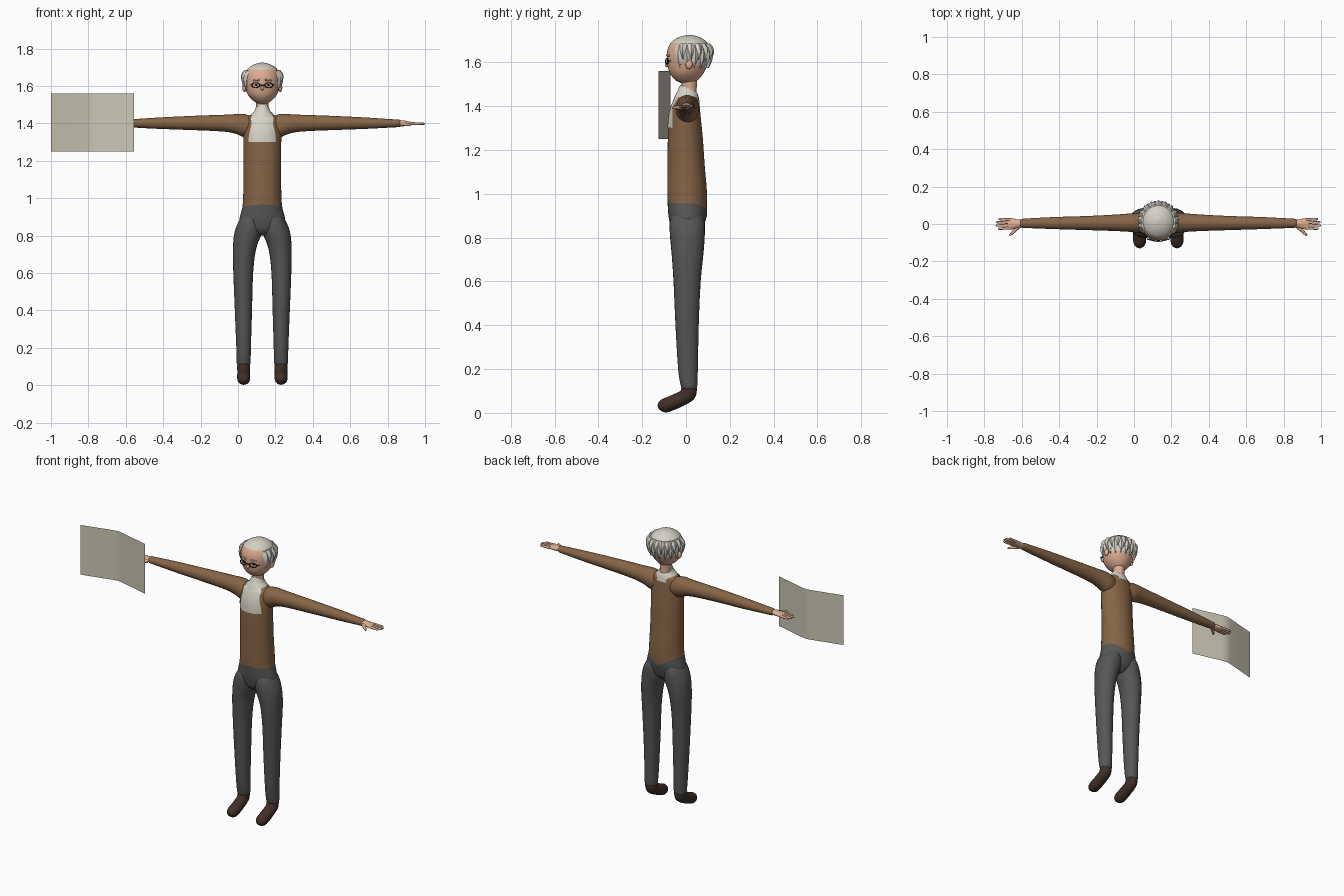
import bpy, bmesh, math
from mathutils import Vector as V
from mathutils.bvhtree import BVHTree

if "Cube" in bpy.data.objects:
    bpy.data.objects.remove(bpy.data.objects["Cube"])

CX = 0.13  # figure's centre line


def mat(name, *c):
    m = bpy.data.materials.new(name)
    m.diffuse_color = (*c, 1)
    m.use_nodes = True
    m.node_tree.nodes["Principled BSDF"].inputs["Base Color"].default_value = m.diffuse_color
    return m


SKIN = mat("skin", .73, .42, .28)
HAIR = mat("white_hair", .66, .63, .56)
SHIRT = mat("shirt_white", .68, .65, .57)
BROWN = mat("jumper_brown", .24, .13, .062)
GREY = mat("trouser_grey", .092, .096, .09)
SHOE = mat("shoe_brown", .053, .028, .02)
DARK = mat("dark_frame", .012, .011, .011)
PAPER = mat("paper", .6, .57, .46)


def finish(name, bm, mats, angle=50):
    bmesh.ops.recalc_face_normals(bm, faces=bm.faces)
    me = bpy.data.meshes.new(name)
    bm.to_mesh(me)
    bm.free()
    for m in mats:
        me.materials.append(m)
    ob = bpy.data.objects.new(name, me)
    bpy.context.collection.objects.link(ob)
    bpy.ops.object.select_all(action='DESELECT')
    ob.select_set(True)
    bpy.context.view_layer.objects.active = ob
    bpy.ops.object.shade_smooth_by_angle(angle=math.radians(angle))
    return ob


def catmull(keys, sub):
    """Smooth list of equal-length tuples."""
    out = []
    for i in range(len(keys) - 1):
        p = [keys[max(0, min(len(keys) - 1, i + k))] for k in (-1, 0, 1, 2)]
        for s in range(sub):
            t = s / sub
            out.append(tuple(
                b + .5 * t * (c - a + t * (2 * a - 5 * b + 4 * c - d + t * (3 * (b - c) + d - a)))
                for a, b, c, d in zip(*p)))
    return out + [tuple(keys[-1])]


def loft(name, rings, mats, n=24, sub=3, rule=None, warp=None, keep=False):
    """Skin rings of (centre xyz, half axis u xyz, half axis v xyz), local to CX."""
    bm = bmesh.new()
    rows = []
    for r in catmull(rings, sub):
        c, u, v = V(r[:3]), V(r[3:6]), V(r[6:])
        row = []
        for k in range(n):
            a = 2 * math.pi * k / n
            p = c + u * math.cos(a) + v * math.sin(a)
            if warp:
                p.z += warp(p)
            row.append(bm.verts.new(p + V((CX, 0, 0))))
        rows.append(row)
    for i in range(len(rows) - 1):
        for k in range(n):
            j = (k + 1) % n
            f = bm.faces.new((rows[i][k], rows[i][j], rows[i + 1][j], rows[i + 1][k]))
            if rule:
                f.material_index = rule(i / sub, f.calc_center_median())
    bm.faces.new(rows[0][::-1])
    bm.faces.new(rows[-1])
    tree = BVHTree.FromBMesh(bm) if keep else None
    finish(name, bm, mats)
    return tree


def upright(z, rx, cy, ry, cx=0, tilt=0):
    return (cx, cy, z, rx, 0, 0, 0, ry, tilt)


def sideways(x, z, rz, cy, ry):
    return (x, cy, z, 0, ry, 0, 0, 0, rz)


def tube(name, a, b, r0, r1, m, n=10):
    a, b = V(a), V(b)
    d = (b - a).normalized()
    u = d.orthogonal().normalized()
    w = d.cross(u)
    ring = lambda t, r: (*(a.lerp(b, t)), *(u * r), *(w * r))
    loft(name, [ring(0, r0), ring(.5, (r0 + r1) / 2), ring(.9, r1), ring(1, r1 * .45)], [m], n, 2)


def ball(name, loc, scale, m):
    bm = bmesh.new()
    bmesh.ops.create_uvsphere(bm, u_segments=16, v_segments=10, radius=1)
    for v in bm.verts:
        v.co = V((v.co.x * scale[0] + loc[0] + CX, v.co.y * scale[1] + loc[1], v.co.z * scale[2] + loc[2]))
    finish(name, bm, [m])


# Torso and hips, with a pointed waistline
def waist(p):
    peak = (-.045 if p.y > 0 else .014) * max(0, 1 - abs(p.x) / .1)
    return peak * math.exp(-((p.z - .955) / .045) ** 2)


torso = loft("torso", [upright(*r) for r in (
    (.80, .03, .005, .04), (.83, .09, .005, .07), (.88, .12, .006, .083), (.915, .116, .006, .088),
    (.955, .106, .006, .09), (1.02, .102, .005, .09), (1.12, .1, .001, .085), (1.25, .1, -.003, .08),
    (1.35, .102, -.005, .072), (1.41, .096, 0, .061), (1.44, .075, .004, .05), (1.455, .03, .006, .03))],
    [GREY, BROWN], 40, 4, lambda i, c: int(i >= 4), waist, True)

# Shirt front, laid on the chest
bm = bmesh.new()
rows = []
for z, w in catmull([(1.3, .074), (1.33, .072), (1.36, .066), (1.4, .057), (1.43, .06), (1.45, .04)], 4):
    row = []
    for k in range(13):
        x = CX + w * (k / 6 - 1)
        hit = torso.ray_cast(V((x, -1, z)), V((0, 1, 0)))[0]
        row.append(bm.verts.new((x, (hit.y if hit else 0) - .004, z)))
    rows.append(row)
for a, b in zip(rows, rows[1:]):
    for k in range(12):
        bm.faces.new((a[k], a[k + 1], b[k + 1], b[k]))
finish("shirt_front", bm, [SHIRT])

loft("collar", [upright(1.415, .085, 0, .062), upright(1.445, .062, .003, .054),
                upright(1.465, .043, .008, .045, 0, -.008), upright(1.48, .037, .012, .038, 0, -.018)], [SHIRT])
loft("neck", [upright(1.43, .034, .014, .035), upright(1.48, .032, .015, .034),
              upright(1.54, .036, .014, .036)], [SKIN])

for s, side in ((-1, "right"), (1, "left")):
    # Trouser leg
    loft(side + "_leg", [upright(z, rx, cy, ry, s * cx) for z, cx, rx, cy, ry in (
        (.93, .048, .045, .005, .055), (.88, .062, .062, .006, .078), (.82, .074, .074, .006, .08),
        (.73, .095, .062, .007, .073), (.6, .102, .053, .005, .062), (.4, .101, .046, .005, .053),
        (.2, .1, .039, .009, .045), (.12, .1, .037, .014, .037), (.108, .1, .03, .015, .03))], [GREY])
    # Shoe, toe pointing down and forward
    loft(side + "_shoe", [(s * .1, y, z, w, 0, 0, 0, vy, vz) for y, z, w, vy, vz in (
        (.016, .128, .03, .03, 0), (.014, .105, .034, .035, -.008), (.004, .08, .034, .03, -.02),
        (-.035, .058, .034, .015, -.03), (-.075, .041, .035, .012, -.031), (-.1, .032, .033, .011, -.03),
        (-.118, .027, .023, .008, -.02), (-.127, .025, .008, .003, -.007))], [SHOE], 20)
    # Sleeve
    loft(side + "_arm", [sideways(s * x, *r) for x, *r in (
        (.04, 1.385, .045, .005, .045), (.09, 1.387, .062, .006, .053), (.13, 1.395, .055, .007, .051),
        (.18, 1.4, .047, .007, .047), (.27, 1.402, .042, .006, .042), (.4, 1.402, .037, .005, .037),
        (.56, 1.401, .03, .005, .032), (.71, 1.4, .021, .004, .025), (.735, 1.4, .019, .004, .022),
        (.738, 1.4, .012, .004, .014))], [BROWN])
    # Hand
    loft(side + "_palm", [sideways(s * x, *r) for x, *r in (
        (.71, 1.4, .014, .003, .017), (.75, 1.4, .016, .002, .022), (.785, 1.399, .011, .001, .03),
        (.805, 1.399, .007, .001, .027))], [SKIN], 16)
    for k, (y, tip) in enumerate(((.023, .855), (.008, .868), (-.007, .87), (-.022, .857))):
        tube(f"{side}_finger_{k + 1}", (s * .79, y, 1.399), (s * tip, y * 1.15, 1.398), .008, .006, SKIN)
    tube(side + "_thumb", (s * .745, -.012, 1.396), (s * .795, -.062, 1.392), .012, .006, SKIN)
    # Ear, eye, brow
    ball(side + "_ear", (s * .095, .014, 1.59), (.012, .016, .022), SKIN)
    ball(side + "_eye", (s * .033, -.081, 1.606), (.007, .006, .005), DARK)
    tube(side + "_brow", (s * .015, -.087, 1.632), (s * .052, -.075, 1.63), .005, .003, HAIR)
    # Spectacle rim and arm
    bpy.ops.mesh.primitive_torus_add(major_segments=24, minor_segments=6, major_radius=.022, minor_radius=.0032,
                                     location=(CX + s * .035, -.087, 1.604), rotation=(math.pi / 2, 0, s * .25))
    rim = bpy.context.object
    rim.name = side + "_spectacle_rim"
    rim.scale.y = .6
    rim.data.materials.append(DARK)
    bpy.ops.object.shade_smooth()
    tube(side + "_spectacle_arm", (s * .056, -.082, 1.606), (s * .068, -.068, 1.607), .0025, .002, DARK, 6)
tube("spectacle_bridge", (-.014, -.092, 1.606), (.014, -.092, 1.606), .0028, .0028, DARK, 6)
ball("nose", (0, -.088, 1.588), (.009, .009, .011), SKIN)

# Head with white crown and back
loft("head", [upright(*r) for r in (
    (1.503, .014, .003, .02), (1.516, .042, .003, .048), (1.55, .076, .003, .077), (1.6, .094, .008, .094),
    (1.65, .096, .012, .098), (1.688, .081, .014, .084), (1.711, .052, .015, .055), (1.722, .022, .015, .024),
    (1.725, .004, .015, .004))], [SKIN, HAIR], 32, 4,
    lambda i, c: int(i >= 5 or (c.y > .035 and c.z > 1.585)))


# Pointed hair locks around the sides and back, in two staggered layers
def locks(name, angles, top, tip, width, lift):
    bm = bmesh.new()
    for a in angles:
        rows = []
        for i in range(6):
            t = i / 5
            z = top + (tip - top) * t
            h = (z - 1.63) / (.1 if z > 1.63 else .14)
            s = math.sqrt(max(.1, 1 - h * h))
            w = width * (1 - t ** 1.6) + .004
            bump = lift * math.sin(math.pi * (.25 + .7 * t))
            row = []
            for da, r in ((-w, bump * .45), (0, bump), (w, bump * .45), (0, -.012)):
                q = a + da
                row.append(bm.verts.new((CX + math.cos(q) * (.097 * s + r),
                                         .013 + math.sin(q) * (.098 * s + r), z)))
            rows.append(row)
        for p, q in zip(rows, rows[1:]):
            for k in range(4):
                bm.faces.new((p[k], p[(k + 1) % 4], q[(k + 1) % 4], q[k]))
        bm.faces.new(rows[0])
        bm.faces.new(rows[-1][::-1])
    finish(name, bm, [HAIR], 25)


rad = math.radians
locks("hair_lower_locks", [rad(-26 + 232 * k / 11) for k in range(12)], 1.68, 1.575, .24, .015)
locks("hair_upper_locks", [rad(-15 + 210 * k / 10) for k in range(11)], 1.686, 1.612, .21, .021)

# Open newspaper: a thin folded sheet with a soft crease
bm = bmesh.new()
prev = None
for x, y in ((-1, -.125), (-.9, -.1), (-.81, -.077), (-.778, -.071), (-.746, -.077), (-.65, -.101), (-.555, -.125)):
    cur = [bm.verts.new((x, y, z)) for z in (1.25, 1.56)]
    if prev:
        bm.faces.new((prev[0], cur[0], cur[1], prev[1]))
    prev = cur
finish("newspaper", bm, [PAPER])
